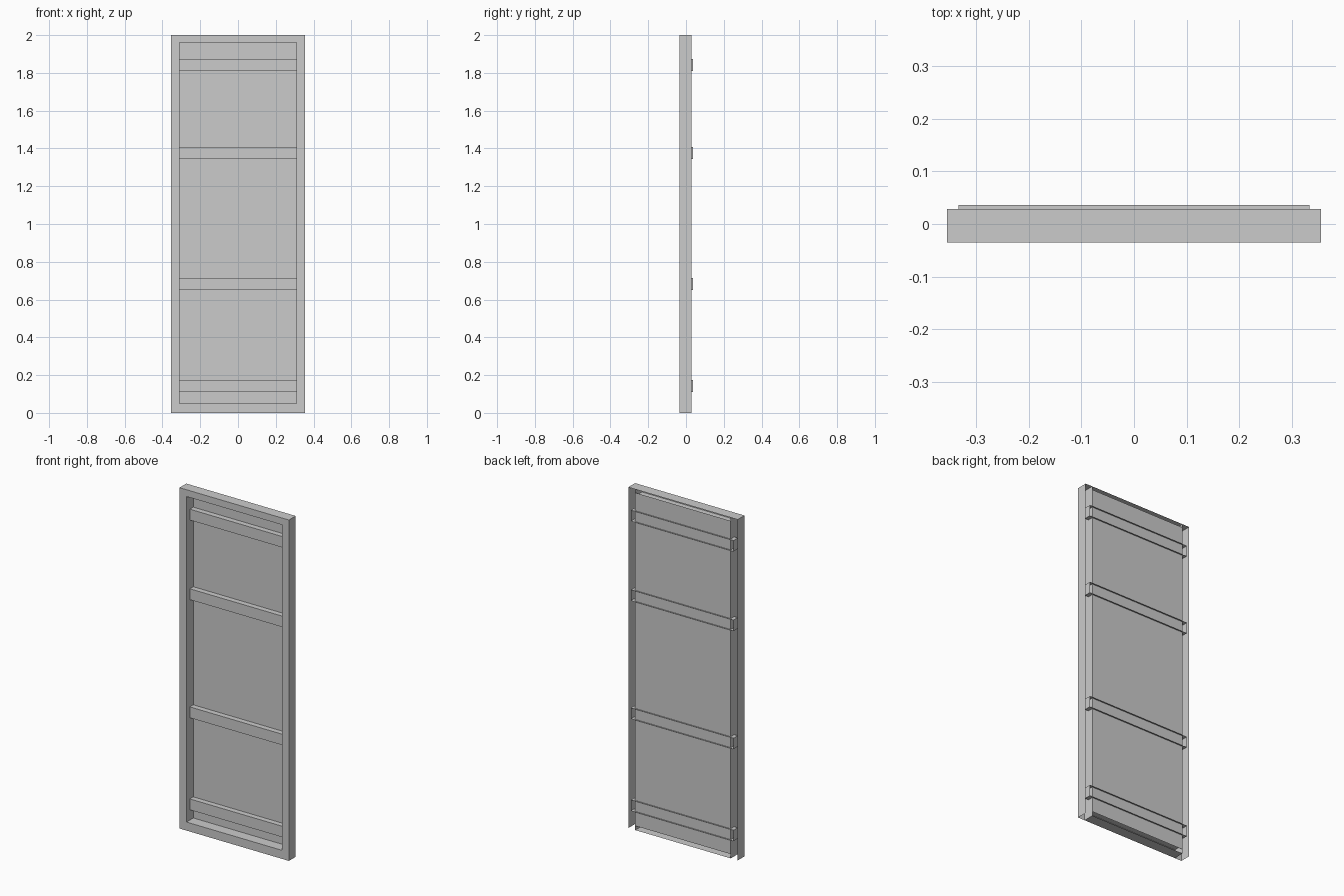
import bpy

if "Cube" in bpy.data.objects:
    bpy.data.objects.remove(bpy.data.objects["Cube"])

# overall dimensions
W, H = 0.355, 2.0            # outer half width, height
IW, Z0, Z1 = 0.31, 0.05, 1.96  # opening half width, bottom, top
YF, YB = -0.035, 0.028       # front and back of the frame


def shell(name, lo, hi, skip=()):
    """Thin-sheet box between two corners, leaving out the named sides."""
    x, y, z = zip(lo, hi)
    verts = [(x[i], y[j], z[k]) for i in (0, 1) for j in (0, 1) for k in (0, 1)]
    sides = {"left": (0, 1, 3, 2), "right": (4, 6, 7, 5),
             "front": (0, 4, 5, 1), "back": (2, 3, 7, 6),
             "bottom": (0, 2, 6, 4), "top": (1, 5, 7, 3)}
    faces = [f for s, f in sides.items() if s not in skip]
    mesh = bpy.data.meshes.new(name)
    mesh.from_pydata(verts, [], faces)
    mesh.validate()
    mesh.update()
    obj = bpy.data.objects.new(name, mesh)
    bpy.context.collection.objects.link(obj)
    return obj


def sheet(name, corners):
    """Single flat sheet."""
    mesh = bpy.data.meshes.new(name)
    mesh.from_pydata(corners, [], [tuple(range(len(corners)))])
    obj = bpy.data.objects.new(name, mesh)
    bpy.context.collection.objects.link(obj)
    return obj


# front face of the frame: one ring around the opening
outer = [(-W, YF, 0), (W, YF, 0), (W, YF, H), (-W, YF, H)]
inner = [(-IW, YF, Z0), (IW, YF, Z0), (IW, YF, Z1), (-IW, YF, Z1)]
ring = [(i, (i + 1) % 4, 4 + (i + 1) % 4, 4 + i) for i in range(4)]
mesh = bpy.data.meshes.new("frame_front")
mesh.from_pydata(outer + inner, [], ring)
bpy.context.collection.objects.link(bpy.data.objects.new("frame_front", mesh))

# outer side walls and top edge, open at the bottom and back
shell("frame_outer_walls", (-W, YF, 0), (W, YB, H), ("front", "back", "bottom"))

# bottom edge, running only between the uprights
sheet("frame_bottom_edge", [(-IW, YF, 0), (-IW, YB, 0), (IW, YB, 0), (IW, YF, 0)])

# inner walls of the opening
lining = shell("frame_inner_walls", (-IW, YF, Z0), (IW, YB, Z1), ("front", "back", "left", "right"))
lining.data.flip_normals()
for side, s in (("left", -1), ("right", 1)):
    sheet("upright_inner_wall_" + side,
          [(s * IW, YF, 0), (s * IW, YF, H), (s * IW, YB, H), (s * IW, YB, 0)][::s])

# back panel, lapping over the top and bottom rails
sheet("back_panel", [(-IW, YB, 0.025), (IW, YB, 0.025), (IW, YB, 1.98), (-IW, YB, 1.98)])

# horizontal channel battens, open at the back
for n, z in enumerate((0.11, 0.65, 1.343, 1.81), 1):
    shell(f"batten_{n}", (-0.333, -0.004, z), (0.333, 0.036, z + 0.064), ("back",))
